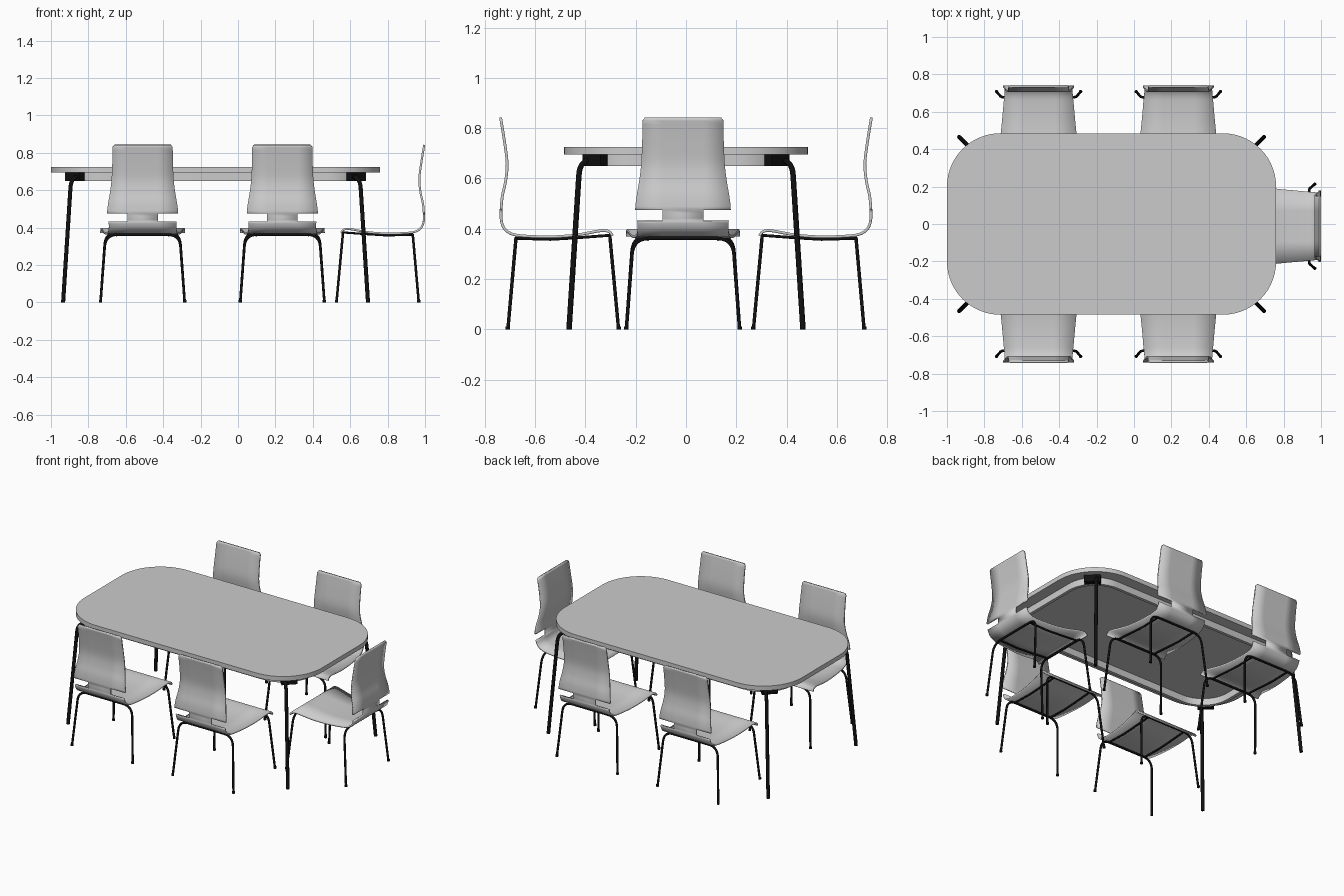
import bpy, bmesh, math
from mathutils import Vector, Matrix

if "Cube" in bpy.data.objects:
    bpy.data.objects.remove(bpy.data.objects["Cube"])

black = bpy.data.materials.new("black_metal")
black.diffuse_color = (0.005, 0.005, 0.005, 1)
black.use_nodes = True
black.node_tree.nodes["Principled BSDF"].inputs["Base Color"].default_value = black.diffuse_color
TX = -0.12  # table centre in x


def add_mesh(name, bm, smooth=True, mat=None):
    bmesh.ops.recalc_face_normals(bm, faces=bm.faces)
    me = bpy.data.meshes.new(name)
    bm.to_mesh(me)
    bm.free()
    ob = bpy.data.objects.new(name, me)
    bpy.context.collection.objects.link(ob)
    if mat:
        me.materials.append(mat)
    if smooth:
        bpy.ops.object.select_all(action='DESELECT')
        ob.select_set(True)
        bpy.context.view_layer.objects.active = ob
        bpy.ops.object.shade_smooth_by_angle(angle=math.radians(35))
    return ob


def fillet(pts, r, n=8):
    """Round the inner corners of a polyline."""
    pts = [Vector(p) for p in pts]
    out = [pts[0]]
    for a, b, c in zip(pts, pts[1:], pts[2:]):
        p, q = b + (a - b).normalized() * r, b + (c - b).normalized() * r
        for i in range(n + 1):
            t = i / n
            out.append(p * (1 - t) ** 2 + b * 2 * t * (1 - t) + q * t * t)
    return out + [pts[-1]]


def tube(name, pts, radius, matrix=Matrix()):
    cu = bpy.data.curves.new(name, 'CURVE')
    cu.dimensions = '3D'
    cu.bevel_depth = radius
    cu.bevel_resolution = 3
    cu.use_fill_caps = True
    sp = cu.splines.new('POLY')
    sp.points.add(len(pts) - 1)
    for p, co in zip(sp.points, pts):
        p.co = (*co, 1)
    sp.use_smooth = True
    cu.materials.append(black)
    ob = bpy.data.objects.new(name, cu)
    ob.matrix_world = matrix
    bpy.context.collection.objects.link(ob)
    return ob


def rounded_rect(hx, hy, r, n=14):
    out = []
    for k, (sx, sy) in enumerate([(1, 1), (-1, 1), (-1, -1), (1, -1)]):
        for i in range(n + 1):
            a = math.pi / 2 * (k + i / n)
            out.append((TX + sx * (hx - r) + r * math.cos(a), sy * (hy - r) + r * math.sin(a)))
    return out


# --- table top
bm = bmesh.new()
f = bm.faces.new([bm.verts.new((x, y, 0.695)) for x, y in rounded_rect(0.88, 0.485, 0.285)])
ext = bmesh.ops.extrude_face_region(bm, geom=[f])
bmesh.ops.translate(bm, vec=(0, 0, 0.03), verts=[v for v in ext["geom"] if isinstance(v, bmesh.types.BMVert)])
add_mesh("table_top", bm)

# --- apron ring under the top
bm = bmesh.new()
loops = []
for inset, z in [(0, 0.65), (0, 0.697), (0.02, 0.697), (0.02, 0.65)]:
    loops.append([bm.verts.new((x, y, z)) for x, y in rounded_rect(0.805 - inset, 0.41 - inset, 0.21 - inset)])
n = len(loops[0])
for k in range(4):
    a, b = loops[k], loops[(k + 1) % 4]
    for i in range(n):
        j = (i + 1) % n
        bm.faces.new((a[i], a[j], b[j], b[i]))
add_mesh("table_apron", bm)

# --- table legs and corner brackets
for sx in (-1, 1):
    for sy in (-1, 1):
        path = [(0.815, 0.465, 0), (0.772, 0.422, 0.672), (0.72, 0.37, 0.672)]
        tube("table_leg", fillet([(TX + sx * x, sy * y, z) for x, y, z in path], 0.06), 0.011)
        bm = bmesh.new()
        rot = Matrix.Rotation(sx * sy * math.pi / 4, 4, 'Z')
        bmesh.ops.create_cube(bm, size=1, matrix=Matrix.Translation((TX + sx * 0.748, sy * 0.358, 0.673))
                              @ rot @ Matrix.Diagonal((0.05, 0.1, 0.046, 1)))
        add_mesh("table_leg_bracket", bm, False, black)

# --- chair shell profile: depth from back, height, half width
PROFILE = [(.003, .83, .161), (.016, .75, .162), (.027, .66, .166), (.021, .59, .174), (.008, .53, .184),
           (.003, .475, .19), (.004, .432, .182), (.018, .398, .181), (.05, .378, .183), (.1, .371, .188),
           (.2, .368, .197), (.3, .375, .208), (.39, .391, .219), (.42, .392, .224), (.437, .385, .226),
           (.445, .372, .227)]
NECK_SEGMENT, NECK, STEPS = 5, 0.082, 4


def shell_rows():
    P = [Vector(p) for p in PROFILE]
    rows = [(Vector((.001, .842, .151)), -1)]
    for k in range(len(P) - 1):
        p0, p1, p2, p3 = P[max(k - 1, 0)], P[k], P[k + 1], P[min(k + 2, len(P) - 1)]
        m1, m2 = (p2 - p0) / 2, (p3 - p1) / 2
        for i in range(STEPS):
            t = i / STEPS
            rows.append((p1 * (2*t**3 - 3*t*t + 1) + m1 * (t**3 - 2*t*t + t)
                         + p2 * (3*t*t - 2*t**3) + m2 * (t**3 - t*t), k))
    return rows + [(P[-1], 99)]


def chair(x, y, angle):
    M = Matrix.Translation((x, y, 0)) @ Matrix.Rotation(angle, 4, 'Z')
    # bent one-piece seat and back, notched at the neck
    bm = bmesh.new()
    rows = shell_rows()
    grid = [[bm.verts.new((c, p.x, p.y)) for c in (-p.z, -NECK, NECK, p.z)] for p, _ in rows]
    for r in range(len(rows) - 1):
        for c in ((1,) if rows[r][1] == NECK_SEGMENT else (0, 1, 2)):
            bm.faces.new((grid[r][c], grid[r][c + 1], grid[r + 1][c + 1], grid[r + 1][c]))
    bmesh.ops.delete(bm, geom=[v for v in bm.verts if not v.link_faces], context='VERTS')
    ob = add_mesh("chair_seat_and_back", bm)
    ob.matrix_world = M
    sol = ob.modifiers.new("thickness", 'SOLIDIFY')
    sol.thickness = 0.011
    sol.offset = 0
    # leg hoops, side rails and feet
    for name, foot, top, z in (("chair_rear_legs", .03, .062, .362), ("chair_front_legs", .47, .435, .374)):
        hoop = [(-.225, foot, 0), (-.198, top, z), (.198, top, z), (.225, foot, 0)]
        tube(name, fillet(hoop, 0.065), 0.007, M)
        for s in (-1, 1):
            bm = bmesh.new()
            bmesh.ops.create_cone(bm, cap_ends=True, segments=12, radius1=.009, radius2=.009, depth=.012,
                                  matrix=M @ Matrix.Translation((s * .225, foot, .006)))
            add_mesh("chair_foot", bm, True, black)
    for s in (-1, 1):
        tube("chair_side_rail", [(s * .14, .062, .362), (s * .14, .2, .358), (s * .14, .3, .364),
                                 (s * .14, .435, .374)], 0.006, M)


for cx in (-0.51, 0.237):
    chair(cx, -0.738, 0)
    chair(cx, 0.738, math.pi)
chair(0.9965, -0.012, math.pi / 2)
